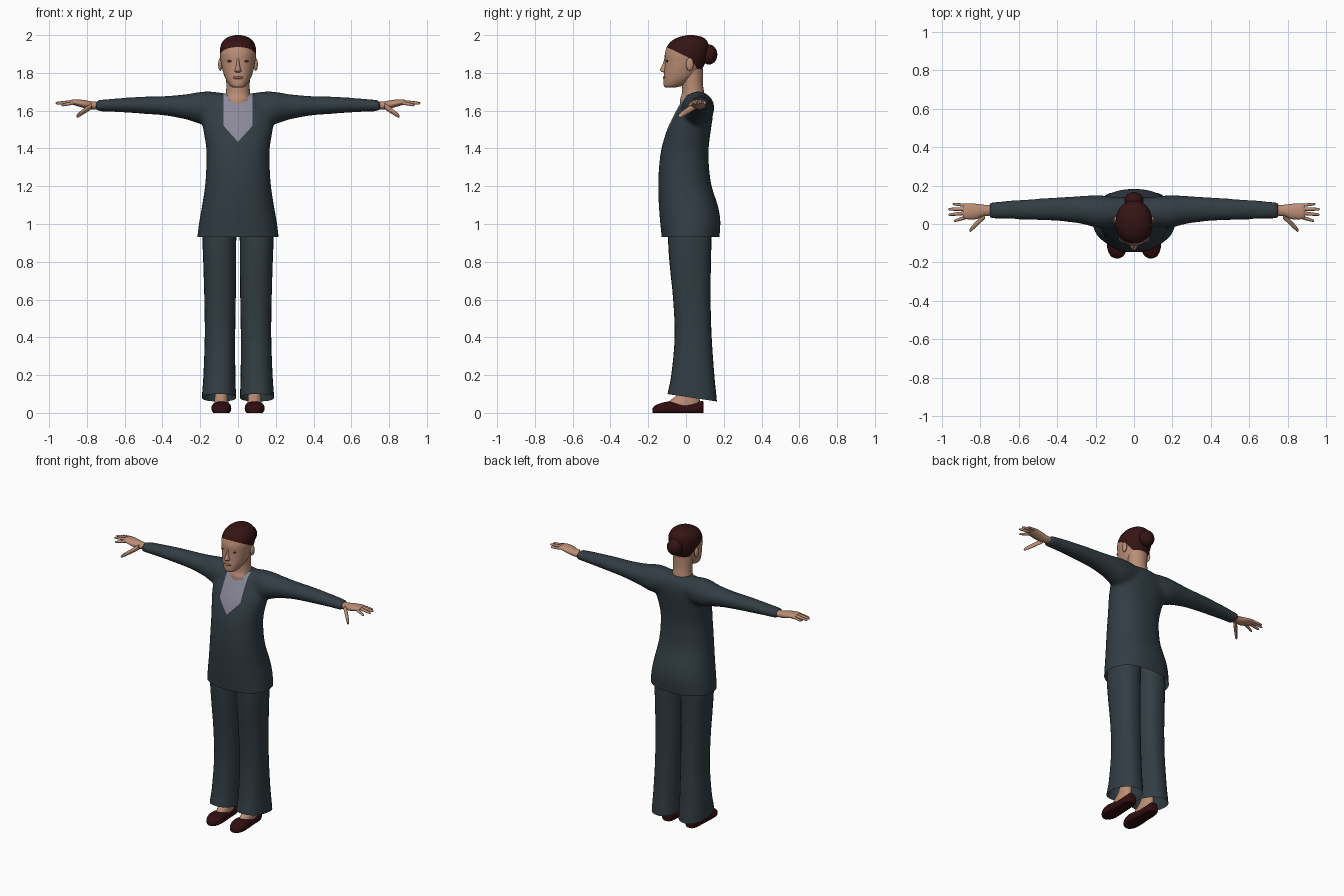
import bpy, bmesh, math
from mathutils import Vector, Matrix

if "Cube" in bpy.data.objects:
    bpy.data.objects.remove(bpy.data.objects["Cube"])


def material(name, *rgb):
    m = bpy.data.materials.new(name)
    m.use_nodes = True
    m.diffuse_color = (*rgb, 1)
    m.node_tree.nodes["Principled BSDF"].inputs["Base Color"].default_value = (*rgb, 1)
    return m


CLOTH = material("dark slate cloth", 0.031, 0.046, 0.056)
SHIRT = material("pale lavender shirt", 0.26, 0.25, 0.32)
SKIN = material("skin", 0.5, 0.27, 0.18)
HAIR = material("dark red hair", 0.036, 0.007, 0.007)
LEATHER = material("maroon leather", 0.03, 0.004, 0.005)
LIPS = material("lips", 0.36, 0.14, 0.1)
EYES = material("dark eyes", 0.08, 0.035, 0.025)


def smooth_rings(rings, steps):
    """Catmull-Rom interpolation between cross-sections."""
    out = []
    last = len(rings) - 1
    for i in range(last):
        window = [rings[max(0, min(last, i + k))] for k in (-1, 0, 1, 2)]
        for s in range(steps):
            t = s / steps
            out.append([b + 0.5 * t * (c - a + t * (2 * a - 5 * b + 4 * c - d + t * (3 * (b - c) + d - a)))
                        for a, b, c, d in zip(*window)])
    return out + [list(rings[-1])]


def sym(rows, centre=0):
    """Expand (position, half width, low, high) into full cross-sections."""
    return [(t, centre - w, centre + w, lo, hi) for t, w, lo, hi in rows]


def loft(bm, rings, axis="z", sides=28, power=2.0, steps=4, sign=1):
    """Skin (position, a low, a high, b low, b high) rings along an axis."""
    loops = []
    for t, a0, a1, b0, b1 in smooth_rings(rings, steps):
        loop = []
        for k in range(sides):
            ang = math.tau * k / sides
            c, s = math.cos(ang), math.sin(ang)
            a = (a0 + a1) / 2 + (a1 - a0) / 2 * math.copysign(abs(c) ** (2 / power), c)
            b = (b0 + b1) / 2 + (b1 - b0) / 2 * math.copysign(abs(s) ** (2 / power), s)
            co = {"z": (a, b, t), "x": (t * sign, a, b), "y": (a, t, b)}[axis]
            loop.append(bm.verts.new(co))
        loops.append(loop)
    for low, high in zip(loops, loops[1:]):
        for k in range(sides):
            n = (k + 1) % sides
            bm.faces.new((low[k], low[n], high[n], high[k]))
    bm.faces.new(loops[0])
    bm.faces.new(loops[-1])
    bmesh.ops.recalc_face_normals(bm, faces=bm.faces)


def ellipsoid(bm, centre, radii):
    matrix = Matrix.Translation(centre) @ Matrix.Diagonal((*radii, 1))
    bmesh.ops.create_uvsphere(bm, u_segments=20, v_segments=12, radius=1, matrix=matrix)


def cut(bm, point, normal, clear=False):
    bmesh.ops.bisect_plane(bm, geom=bm.verts[:] + bm.edges[:] + bm.faces[:],
                           plane_co=point, plane_no=normal, clear_inner=clear)


def shade(obj):
    bpy.ops.object.select_all(action="DESELECT")
    obj.select_set(True)
    bpy.context.view_layer.objects.active = obj
    bpy.ops.object.shade_smooth_by_angle(angle=math.radians(50))


def finish(name, bm, *mats, mirror=False):
    mesh = bpy.data.meshes.new(name)
    bm.to_mesh(mesh)
    bm.free()
    obj = bpy.data.objects.new(name, mesh)
    bpy.context.collection.objects.link(obj)
    for m in mats:
        mesh.materials.append(m)
    shade(obj)
    if mirror:
        obj.modifiers.new("mirror", "MIRROR").use_mirror_merge = False
    return obj


# Tunic: torso and sleeves fused into one smooth skin
bm = bmesh.new()
loft(bm, sym([(0.88, 0.22, -0.125, 0.172), (0.94, 0.215, -0.13, 0.178), (1.02, 0.204, -0.138, 0.182),
              (1.1, 0.19, -0.144, 0.168), (1.2, 0.175, -0.147, 0.136), (1.3, 0.168, -0.143, 0.122),
              (1.4, 0.168, -0.13, 0.12), (1.5, 0.184, -0.1, 0.132), (1.57, 0.19, -0.068, 0.142),
              (1.63, 0.17, -0.035, 0.142), (1.67, 0.13, -0.012, 0.128), (1.69, 0.08, 0.0, 0.105)]),
     power=2.3, sides=40)
for side in (1, -1):
    loft(bm, [(0.06, 0.0, 0.135, 1.56, 1.69), (0.14, -0.018, 0.146, 1.53, 1.702),
              (0.2, -0.018, 0.15, 1.53, 1.7), (0.27, 0.0, 0.146, 1.552, 1.688),
              (0.38, 0.014, 0.14, 1.573, 1.678), (0.5, 0.02, 0.132, 1.583, 1.675),
              (0.65, 0.025, 0.122, 1.593, 1.665), (0.755, 0.026, 0.114, 1.597, 1.655)],
         axis="x", sign=side)
tunic = finish("tunic", bm, CLOTH, SHIRT)
remesh = tunic.modifiers.new("fuse", "REMESH")
remesh.mode = "VOXEL"
remesh.voxel_size = 0.012
relax = tunic.modifiers.new("relax", "SMOOTH")
relax.factor = 0.5
relax.iterations = 8
for name in ("fuse", "relax"):
    bpy.ops.object.modifier_apply(modifier=name)

# Open hem, and a pointed shirt front cut into the chest
bm = bmesh.new()
bm.from_mesh(tunic.data)
cut(bm, (0, 0, 0.93), (0, 0, 1), clear=True)
point = Vector((0, 0, 1.435))
for side in (1, -1):
    cut(bm, (0.077 * side, 0, 0), (side, 0, 0))
    cut(bm, point, (-side, 0, 0.9))
for f in bm.faces:
    c = f.calc_center_median()
    in_front = c.y < 0.03 and abs(c.x) < 0.077 and (c.z - point.z) * 0.9 > abs(c.x)
    f.material_index = int(in_front)
bm.to_mesh(tunic.data)
bm.free()
shade(tunic)

# Flared trouser leg with a slanted open hem
bm = bmesh.new()
loft(bm, [(0.03, 0.01, 0.194, -0.108, 0.166), (0.1, 0.011, 0.19, -0.098, 0.16), (0.2, 0.014, 0.183, -0.078, 0.15),
          (0.4, 0.015, 0.176, -0.06, 0.136), (0.6, 0.012, 0.178, -0.068, 0.13), (0.8, 0.01, 0.184, -0.088, 0.132),
          (0.93, 0.009, 0.187, -0.095, 0.135), (1.04, 0.005, 0.17, -0.09, 0.13)], power=2.3)
cut(bm, (0, -0.1, 0.1), (0, 0.15, 1), clear=True)
finish("trouser_leg", bm, CLOTH, mirror=True)

# Foot and ankle
bm = bmesh.new()
loft(bm, sym([(0.02, 0.04, -0.11, 0.075), (0.05, 0.038, -0.1, 0.075), (0.075, 0.036, -0.072, 0.072),
              (0.105, 0.034, -0.035, 0.07), (0.16, 0.035, -0.015, 0.07), (0.3, 0.04, -0.01, 0.08)], 0.088))
finish("foot", bm, SKIN, mirror=True)

# Low slip-on shoe
bm = bmesh.new()
loft(bm, sym([(-0.178, 0.012, -0.004, 0.022), (-0.165, 0.034, -0.008, 0.038), (-0.13, 0.05, -0.01, 0.053),
              (-0.085, 0.052, -0.01, 0.06), (-0.02, 0.046, -0.01, 0.05), (0.05, 0.042, -0.01, 0.054),
              (0.086, 0.032, -0.01, 0.064), (0.093, 0.014, 0.0, 0.055)], 0.088), axis="y", power=2.5)
for v in bm.verts:
    v.co.z = max(0, v.co.z)
finish("shoe", bm, LEATHER, mirror=True)

# Hand: palm, four fingers and a thumb
bm = bmesh.new()
loft(bm, [(0.72, 0.045, 0.1, 1.607, 1.645), (0.78, 0.04, 0.1, 1.607, 1.65), (0.82, 0.025, 0.105, 1.615, 1.657),
          (0.87, 0.025, 0.106, 1.63, 1.66), (0.888, 0.032, 0.1, 1.636, 1.655)], axis="x", sides=20)
fingers = [((0.865, 0.096, 1.645), (0.942, 0.104, 1.637), 0.008),
           ((0.87, 0.077, 1.647), (0.966, 0.077, 1.64), 0.009),
           ((0.87, 0.057, 1.647), (0.964, 0.048, 1.638), 0.009),
           ((0.865, 0.037, 1.643), (0.935, 0.016, 1.628), 0.009),
           ((0.775, 0.045, 1.625), (0.855, -0.035, 1.57), 0.016)]
for root, tip, radius in fingers:
    rings = []
    for t, scale in ((0, 1.1), (0.5, 1), (0.9, 0.75), (1, 0.25)):
        x, y, z = Vector(root).lerp(Vector(tip), t)
        r = radius * scale
        rings.append((x, y - r, y + r, z - r, z + r))
    loft(bm, rings, axis="x", sides=10, steps=3)
finish("hand", bm, SKIN, mirror=True)

# Neck
bm = bmesh.new()
loft(bm, sym([(1.62, 0.078, -0.03, 0.1), (1.66, 0.073, -0.031, 0.1), (1.69, 0.064, -0.022, 0.097),
              (1.74, 0.062, -0.022, 0.09), (1.82, 0.065, -0.03, 0.09)]))
finish("neck", bm, SKIN)

# Head, with the hairline cut by two sloping planes
bm = bmesh.new()
loft(bm, sym([(1.722, 0.024, -0.108, -0.06), (1.735, 0.045, -0.118, -0.01), (1.775, 0.069, -0.118, 0.05),
              (1.82, 0.083, -0.114, 0.085), (1.86, 0.091, -0.112, 0.105), (1.9, 0.096, -0.112, 0.118),
              (1.94, 0.093, -0.1, 0.122), (1.97, 0.078, -0.075, 0.11), (1.99, 0.052, -0.035, 0.085),
              (2.0, 0.015, 0.01, 0.04)]), sides=40, power=2.1, steps=5)
hairline = [(Vector((0, -0.105, 1.938)), Vector((0, 0.48, 1))),
            (Vector((0, 0.03, 1.87)), Vector((0, 1, 0.6)))]
for co, normal in hairline:
    cut(bm, co, normal)
for f in bm.faces:
    c = f.calc_center_median()
    f.material_index = int(any((c - co).dot(normal) > 0 for co, normal in hairline))
finish("head", bm, SKIN, HAIR)

# Hair bun
bm = bmesh.new()
ellipsoid(bm, (0, 0.122, 1.897), (0.05, 0.044, 0.053))
finish("hair_bun", bm, HAIR)

# Nose, mouth, eyes and ears
bm = bmesh.new()
loft(bm, sym([(1.88, 0.007, -0.113, -0.09), (1.845, 0.009, -0.124, -0.09), (1.818, 0.015, -0.138, -0.09),
              (1.808, 0.018, -0.132, -0.09), (1.802, 0.012, -0.118, -0.09)]), sides=16)
finish("nose", bm, SKIN)
bm = bmesh.new()
ellipsoid(bm, (0, -0.113, 1.775), (0.027, 0.01, 0.008))
finish("mouth", bm, LIPS)
bm = bmesh.new()
ellipsoid(bm, (0.04, -0.1, 1.862), (0.017, 0.005, 0.006))
finish("eye", bm, EYES, mirror=True)
bm = bmesh.new()
ellipsoid(bm, (0.094, 0.02, 1.845), (0.011, 0.02, 0.034))
finish("ear", bm, SKIN, mirror=True)
